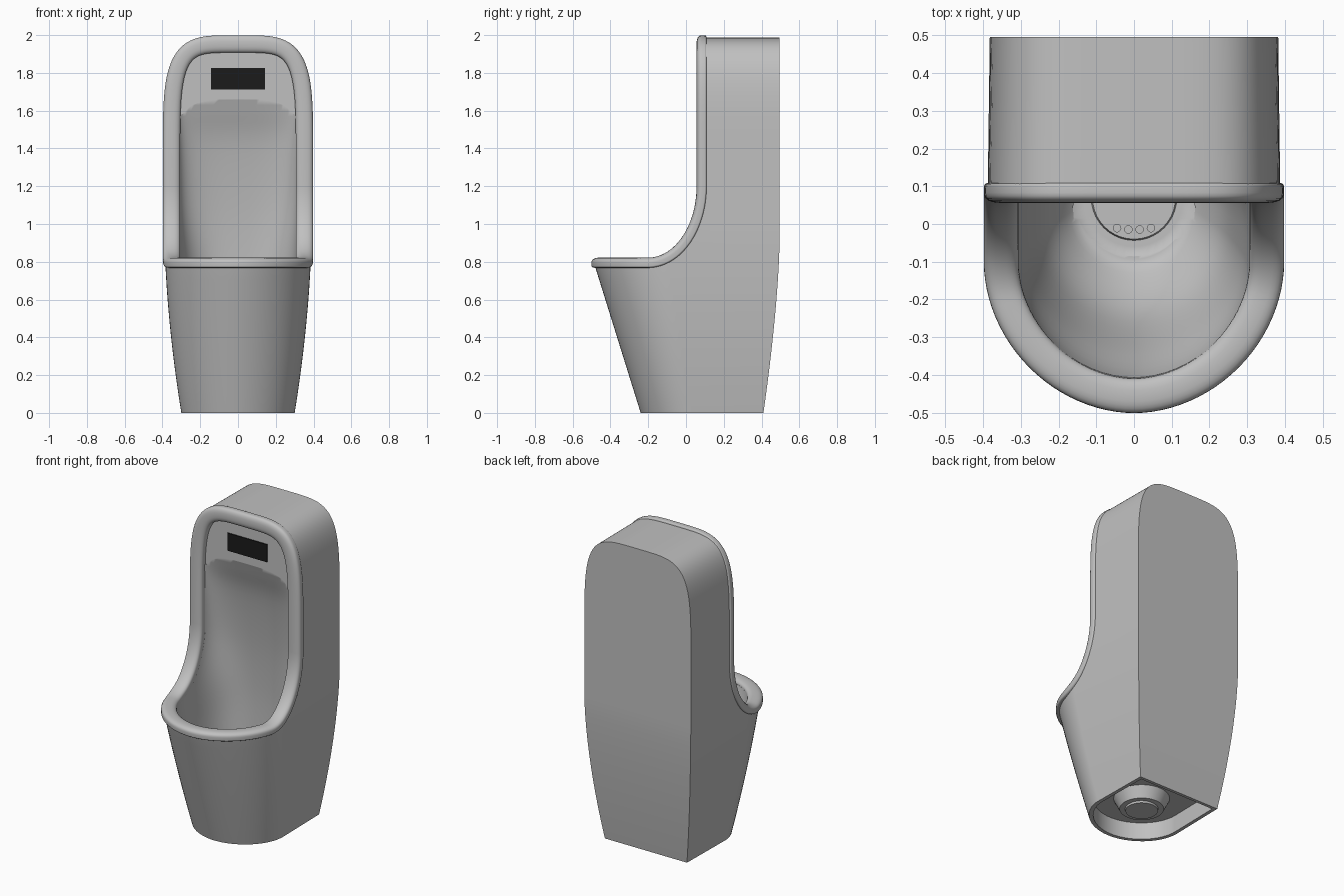
import bpy, bmesh
from math import sin, cos, pi, asin, radians
from mathutils import Vector

if "Cube" in bpy.data.objects:
    bpy.data.objects.remove(bpy.data.objects["Cube"])


def material(name, value, rough):
    m = bpy.data.materials.new(name)
    m.use_nodes = True
    color = (value, value, value, 1)
    m.diffuse_color = color
    shader = m.node_tree.nodes["Principled BSDF"]
    shader.inputs["Base Color"].default_value = color
    shader.inputs["Roughness"].default_value = rough
    return m


ceramic = material("grey ceramic", 0.53, 0.4)
black = material("sensor black", 0.011, 0.4)


def make(name, bm):
    bmesh.ops.recalc_face_normals(bm, faces=bm.faces)
    me = bpy.data.meshes.new(name)
    bm.to_mesh(me)
    bm.free()
    ob = bpy.data.objects.new(name, me)
    bpy.context.scene.collection.objects.link(ob)
    return ob


def loft(name, rings, closed=False):
    """Skin a list of point rings; cap the ends, or join them when closed."""
    bm = bmesh.new()
    loops = [[bm.verts.new(p) for p in ring] for ring in rings]
    pairs = list(zip(loops, loops[1:]))
    if closed:
        pairs.append((loops[-1], loops[0]))
    else:
        bm.faces.new(loops[0])
        bm.faces.new(loops[-1])
    for a, b in pairs:
        for i in range(len(a)):
            j = (i + 1) % len(a)
            bm.faces.new((a[i], a[j], b[j], b[i]))
    return make(name, bm)


def disc(name, x, y, r_low, r_high, z_low, z_high, sides=40):
    def ring(r, z):
        return [(x + r * cos(2 * pi * i / sides), y + r * sin(2 * pi * i / sides), z)
                for i in range(sides)]
    return loft(name, [ring(r_low, z_low), ring(r_high, z_high)])


def cut(ob, cutter):
    cutter.hide_render = True
    mod = ob.modifiers.new("cut", "BOOLEAN")
    mod.object, mod.operation, mod.solver = cutter, "DIFFERENCE", "EXACT"
    bpy.context.view_layer.objects.active = ob
    bpy.ops.object.modifier_apply(modifier=mod.name)
    bpy.data.objects.remove(cutter)


def finish(ob, mat, angle=35):
    ob.data.materials.clear()
    ob.data.materials.append(mat)
    for p in ob.data.polygons:
        p.material_index = 0
    bpy.ops.object.select_all(action="DESELECT")
    ob.select_set(True)
    bpy.context.view_layer.objects.active = ob
    bpy.ops.object.shade_smooth_by_angle(angle=radians(angle))
    mod = ob.modifiers.new("weighted normals", "WEIGHTED_NORMAL")
    mod.keep_sharp = True


def power(v, n):
    """Superellipse coordinate that keeps its sign."""
    return abs(v) ** (2 / n) * (1 if v > 0 else -1)


def section(z, hw, front, back, yc, n=None, steps=32):
    """D-shaped horizontal section: elliptical front, square or rounded back."""
    ts = [pi * i / steps for i in range(steps + 1)]
    pts = [(hw * power(cos(t), FRONT), yc - (yc - front) * power(abs(sin(t)), FRONT), z) for t in ts]
    if n is None:
        return pts + [(-hw * 0.98, back, z), (hw * 0.98, back, z)]
    return pts + [(-hw * power(cos(t), n), yc + (back - yc) * power(sin(t), n), z) for t in ts[1:-1]]


def smooth_rows(rows, steps=5):
    """Catmull-Rom sampling of a small table."""
    rows = [Vector(r) for r in rows]
    out = []
    for i in range(len(rows) - 1):
        a, b, c, d = rows[max(i - 1, 0)], rows[i], rows[i + 1], rows[min(i + 2, len(rows) - 1)]
        for k in range(steps):
            t = k / steps
            out.append(b + 0.5 * t * (c - a + t * (2 * a - 5 * b + 4 * c - d + t * (3 * (b - c) + d - a))))
    return out + [rows[-1]]


# Side line followed by the rim: flat lip, quarter ellipse, vertical upright
BEND_Y, BEND_Z, BEND_A, BEND_B = -0.2, 1.2, 0.283, 0.405
LIP_Z, FACE_Y = BEND_Z - BEND_B, BEND_Y + BEND_A
SHOULDER, CORNER, FRONT = 1.3, 4.5, 1.92


def bend(phi):
    return BEND_Y + BEND_A * sin(phi), BEND_Z - BEND_B * cos(phi)


# Body: tapered lower part and straight upper part with a rounded top
def body_ring(z, hw):
    front = -0.24 - 0.24 * min(z, LIP_Z + 0.01) / 0.77
    back = 0.41 + 0.085 * (1 - max(0, 1 - z / 0.9) ** 1.5)
    return section(z, hw, front, back, front * 0.5 + 0.15)


rings = []
for i in range(25):
    z = SHOULDER * i / 24
    rings.append(body_ring(z, 0.3 + 0.09 * (1 - max(0, 1 - z) ** 1.8)))
for i in range(1, 25):
    a = radians(88.5) * i / 24
    rings.append(body_ring(SHOULDER + 0.687 * power(sin(a), CORNER), 0.39 * power(cos(a), CORNER)))
body = loft("body", rings)

# Remove everything in front of the rim line
profile = [(-1, LIP_Z)] + [bend(pi / 2 * i / 24) for i in range(25)] + [(FACE_Y, 3), (-1, 3)]
cut(body, loft("front_cutter", [[(x, y, z) for y, z in profile] for x in (-1, 1)]))

# Bowl cavity: height, half width, front, back, widest point
bowl = [(0.14, 0.13, -0.08, 0.19, 0.05), (0.16, 0.17, -0.13, 0.22, 0.03), (0.3, 0.24, -0.24, 0.25, -0.02),
        (0.55, 0.285, -0.33, 0.255, -0.07), (0.8, 0.308, -0.408, 0.25, -0.1),
        (1.1, 0.318, -0.41, 0.225, 0.02), (1.42, 0.318, -0.41, 0.175, 0.05),
        (1.6, 0.318, -0.41, 0.12, 0.06), (1.72, 0.31, -0.41, 0.08, 0.05)]
cut(body, loft("bowl_cutter", [section(z, hw, f, b, yc, n=2.8) for z, hw, f, b, yc in smooth_rows(bowl)]))

# Shallow flat panel with an arched lower edge above the bowl
PANEL_Y, PANEL_Z, PANEL_X = 0.1, 1.57, 0.32
arch = [(PANEL_X * power(cos(t), CORNER), PANEL_Z + 0.345 * power(abs(sin(t)), CORNER))
        for t in [pi * i / 40 for i in range(41)]]
for i in range(1, 16):
    s = i / 8 - 1
    arch.append((PANEL_X * s, PANEL_Z + 0.08 * (1 - s * s)))
cut(body, loft("panel_cutter", [[(x, y, z) for x, z in arch] for y in (-0.3, PANEL_Y)]))

# Open hollow in the base and shallow recess around the drain
cut(body, loft("base_cutter", [section(z, 0.277, -0.217, 0.39, 0.04) for z in (-0.1, 0.11)]))
DRAIN_Y = 0.07
cut(body, disc("recess_cutter", 0, DRAIN_Y, 0.13, 0.17, 0.125, 0.15))
finish(body, ceramic)

# Drain plate with holes, and the cup below it
drain = disc("drain_plate", 0, DRAIN_Y, 0.115, 0.11, 0.12, 0.136)
for x in (-0.045, -0.015, 0.015, 0.045):
    hole_y = DRAIN_Y - 0.085 + 2 * x * x
    cut(drain, disc("hole_cutter", x, hole_y, 0.01, 0.01, 0.122, 0.2, 16))
finish(drain, ceramic)
finish(disc("drain_cup", 0, DRAIN_Y, 0.13, 0.17, 0.04, 0.12), ceramic)
finish(disc("drain_outlet", 0, DRAIN_Y, 0.095, 0.1, 0.028, 0.05), ceramic)

# Rim: rounded bead swept along the opening; one half is traced, then mirrored
RIM_X, U_Y = 0.352, -0.1
half = []
for i in range(25):
    a = pi / 2 * i / 24
    y = U_Y - 0.355 * power(cos(a), FRONT)
    z = LIP_Z if y < BEND_Y else bend(asin((y - BEND_Y) / BEND_A))[1]
    half.append(Vector((RIM_X * power(sin(a), FRONT), y, z)))
start = asin((U_Y - BEND_Y) / BEND_A)
for i in range(1, 19):
    half.append(Vector((RIM_X, *bend(start + (pi / 2 - start) * i / 18))))
for i in range(33):
    a = pi / 2 * i / 32
    half.append(Vector((RIM_X * power(cos(a), CORNER), FACE_Y, SHOULDER + 0.653 * power(sin(a), CORNER))))
half[0].x = half[-1].x = 0
path = half + [Vector((-p.x, p.y, p.z)) for p in half[-2:0:-1]]

rings = []
for i, p in enumerate(path):
    tangent = (path[(i + 1) % len(path)] - path[i - 1]).normalized()
    if p.z >= BEND_Z:
        normal = Vector((0, -1, 0))
    elif p.y <= BEND_Y:
        normal = Vector((0, 0, 1))
    else:
        normal = Vector((0, (BEND_Y - p.y) / BEND_A ** 2, (BEND_Z - p.z) / BEND_B ** 2)).normalized()
    across = tangent.cross(normal).normalized()
    ring = []
    for k in range(24):
        t = 2 * pi * k / 24
        n = 2.4 if sin(t) > 0 else 6  # round outside, squarer where it meets the body
        ring.append(p + across * 0.046 * power(cos(t), n) + normal * 0.027 * power(sin(t), n))
    rings.append(ring)
finish(loft("rim", rings, closed=True), ceramic, 60)

# Sensor window on the panel
window = [(-0.142, 1.713), (0.142, 1.713), (0.142, 1.827), (-0.142, 1.827)]
finish(loft("sensor_window", [[(x, y, z) for x, z in window]
                              for y in (PANEL_Y - 0.007, PANEL_Y + 0.001)]), black)
